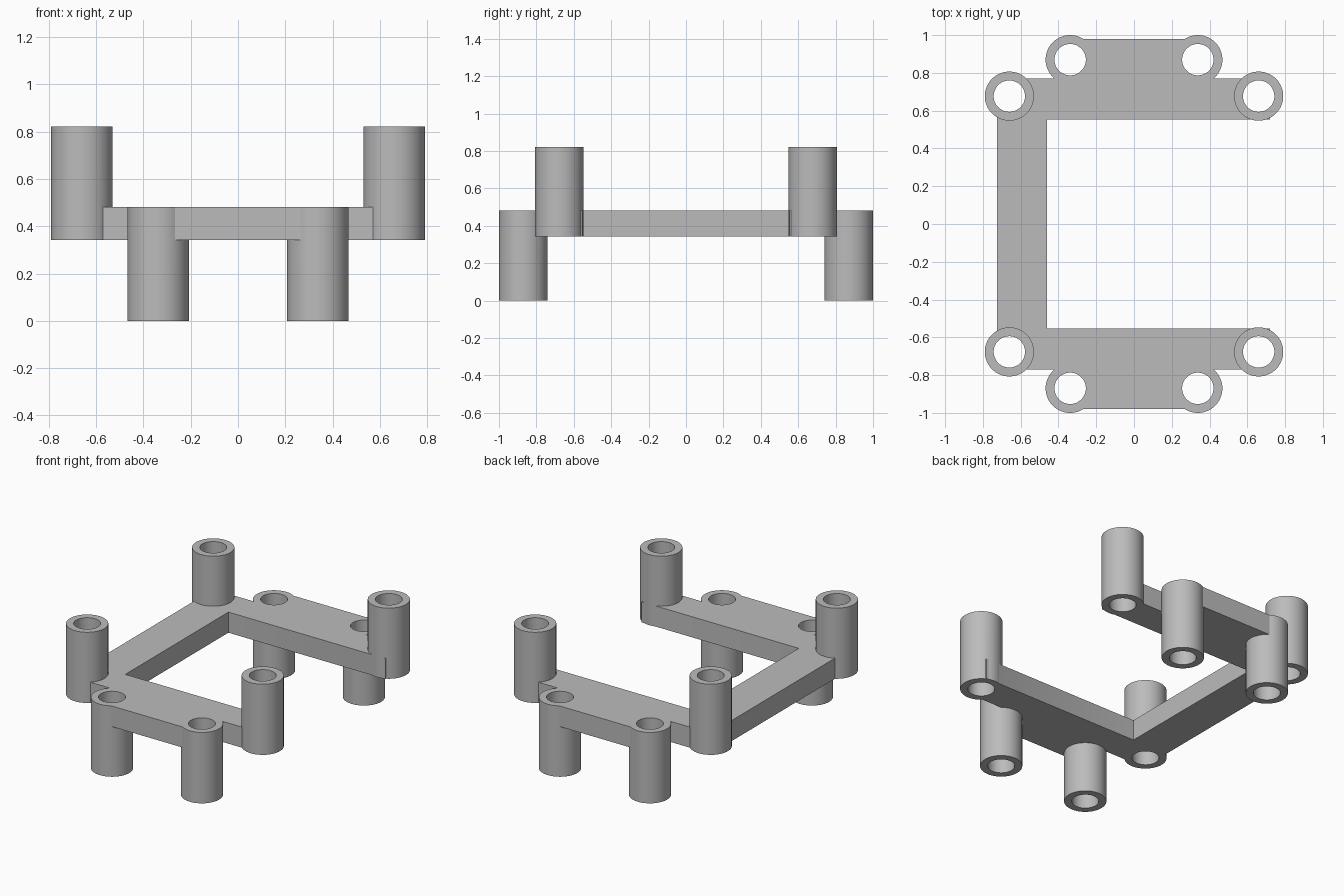
import bpy
import bmesh
from mathutils import Matrix

if "Cube" in bpy.data.objects:
    bpy.data.objects.remove(bpy.data.objects["Cube"])

PLATE_Z, PLATE_TOP, POST_TOP = 0.342, 0.482, 0.822
OUTER_R, BORE_R = 0.13, 0.083

grey = bpy.data.materials.new("plain grey")
grey.use_nodes = True
grey.diffuse_color = (0.5, 0.5, 0.5, 1)
grey.node_tree.nodes["Principled BSDF"].inputs["Base Color"].default_value = grey.diffuse_color


def make_object(name, bm):
    bmesh.ops.recalc_face_normals(bm, faces=bm.faces)
    mesh = bpy.data.meshes.new(name)
    bm.to_mesh(mesh)
    bm.free()
    mesh.materials.append(grey)
    obj = bpy.data.objects.new(name, mesh)
    bpy.context.collection.objects.link(obj)
    return obj


def cylinder(name, x, y, z0, z1, radius):
    bm = bmesh.new()
    bmesh.ops.create_cone(bm, cap_ends=True, segments=64, radius1=radius, radius2=radius,
                          depth=z1 - z0, matrix=Matrix.Translation((x, y, (z0 + z1) / 2)))
    return make_object(name, bm)


def combine(target, tool, operation):
    mod = target.modifiers.new(operation, 'BOOLEAN')
    mod.operation = operation
    mod.solver = 'EXACT'
    mod.object = tool
    bpy.context.view_layer.objects.active = target
    bpy.ops.object.modifier_apply(modifier=mod.name)
    bpy.data.objects.remove(tool)


# C-shaped flat frame: two arms with outward tabs, joined by a rail on the right
half = [(-0.46, 0.554), (0.721, 0.554), (0.721, 0.771), (0.338, 0.771),
        (0.338, 0.979), (-0.338, 0.979), (-0.338, 0.771), (-0.725, 0.771)]
outline = half + [(x, -y) for x, y in reversed(half)]
bm = bmesh.new()
base = bm.faces.new([bm.verts.new((x, y, PLATE_Z)) for x, y in outline])
extruded = bmesh.ops.extrude_face_region(bm, geom=[base], use_keep_orig=True)
top = [v for v in extruded["geom"] if isinstance(v, bmesh.types.BMVert)]
bmesh.ops.translate(bm, verts=top, vec=(0, 0, PLATE_TOP - PLATE_Z))
bracket = make_object("standoff_bracket", bm)

# Tall corner posts rise above the frame, inner posts drop to the ground
posts = []
for sx in (-1, 1):
    for sy in (-1, 1):
        posts.append((sx * 0.66, sy * 0.677, PLATE_Z, POST_TOP))
        posts.append((sx * 0.338, sy * 0.87, 0, PLATE_TOP))
for x, y, z0, z1 in posts:
    combine(bracket, cylinder("post", x, y, z0, z1, OUTER_R), 'UNION')

# Through bores in every post
for x, y, z0, z1 in posts:
    combine(bracket, cylinder("bore", x, y, z0 - 0.1, z1 + 0.1, BORE_R), 'DIFFERENCE')

bpy.ops.object.select_all(action='DESELECT')
bracket.select_set(True)
bpy.context.view_layer.objects.active = bracket
bpy.ops.object.shade_smooth_by_angle()
